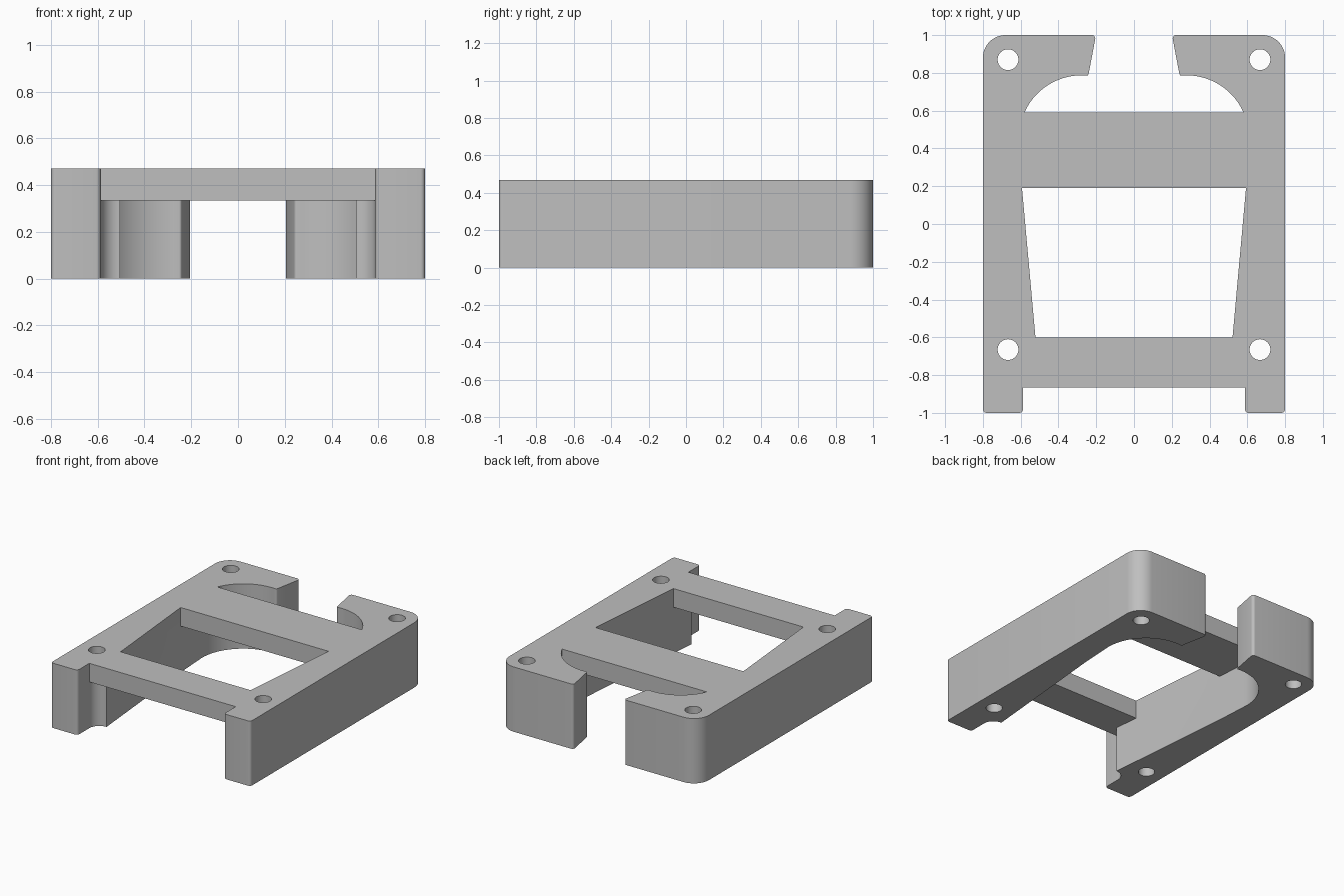
import bpy, bmesh, math

if "Cube" in bpy.data.objects:
    bpy.data.objects.remove(bpy.data.objects["Cube"], do_unlink=True)

HEIGHT, BAR_BOTTOM = 0.47, 0.335

grey = bpy.data.materials.new("plain_grey")
grey.use_nodes = True
grey.diffuse_color = (0.52, 0.52, 0.52, 1)
grey.node_tree.nodes["Principled BSDF"].inputs["Base Color"].default_value = (0.52, 0.52, 0.52, 1)


def arc(cx, cy, r, start, end, steps):
    """Points on a circular arc, angles in degrees."""
    angles = [math.radians(start + (end - start) * i / steps) for i in range(steps + 1)]
    return [(cx + r * math.cos(a), cy + r * math.sin(a)) for a in angles]


def prism(name, outline, z0, z1):
    """Extrude a flat outline upwards from z0 to z1."""
    bm = bmesh.new()
    face = bm.faces.new([bm.verts.new((x, y, z0)) for x, y in outline])
    top = bmesh.ops.extrude_face_region(bm, geom=[face])["geom"]
    bmesh.ops.translate(bm, vec=(0, 0, z1 - z0),
                        verts=[v for v in top if isinstance(v, bmesh.types.BMVert)])
    bmesh.ops.recalc_face_normals(bm, faces=bm.faces)
    mesh = bpy.data.meshes.new(name)
    bm.to_mesh(mesh)
    bm.free()
    mesh.materials.append(grey)
    obj = bpy.data.objects.new(name, mesh)
    bpy.context.collection.objects.link(obj)
    return obj


def combine(target, tool, operation):
    """Apply a boolean and discard the tool object."""
    mod = target.modifiers.new(operation, 'BOOLEAN')
    mod.operation, mod.solver, mod.object = operation, 'EXACT', tool
    bpy.context.view_layer.objects.active = target
    bpy.ops.object.modifier_apply(modifier=mod.name)
    bpy.data.objects.remove(tool, do_unlink=True)


# Side wall outline: outer edge, hooked back end, round pocket, tapered inside, front leg
wall = (arc(0.78, -0.98, 0.02, -90, 0, 5)
        + arc(0.68, 0.88, 0.12, 0, 90, 16)
        + arc(0.223, 0.982, 0.018, 90, 190, 6)
        + arc(0.252, 0.797, 0.012, 190, 270, 4)
        + arc(0.278, 0.457, 0.33, 90, -5.3, 28)
        + [(0.593, 0.19), (0.505, -0.785)]
        + arc(0.507, -0.865, 0.08, 90, 0, 10)
        + arc(0.607, -0.98, 0.02, 180, 270, 5))

frame = prism("mounting_frame", wall, 0, HEIGHT)
right_wall = prism("right_wall", [(-x, y) for x, y in reversed(wall)], 0, HEIGHT)

# Cross bars joining the walls at the top
bars = [prism(name, [(-0.63, y0), (0.63, y0), (0.63, y1), (-0.63, y1)], BAR_BOTTOM, HEIGHT)
        for name, y0, y1 in (("front_bar", -0.865, -0.6), ("middle_bar", 0.19, 0.59))]
for bar in bars:
    combine(frame, bar, 'UNION')
combine(frame, right_wall, 'UNION')

# Four vertical screw holes
for x in (-0.667, 0.667):
    for y in (-0.665, 0.87):
        hole = prism("screw_hole", arc(x, y, 0.055, 0, 352.5, 47), -0.1, HEIGHT + 0.1)
        hole.hide_render = True
        combine(frame, hole, 'DIFFERENCE')

bpy.ops.object.select_all(action='DESELECT')
frame.select_set(True)
bpy.context.view_layer.objects.active = frame
bpy.ops.object.shade_smooth_by_angle(angle=math.radians(30))
